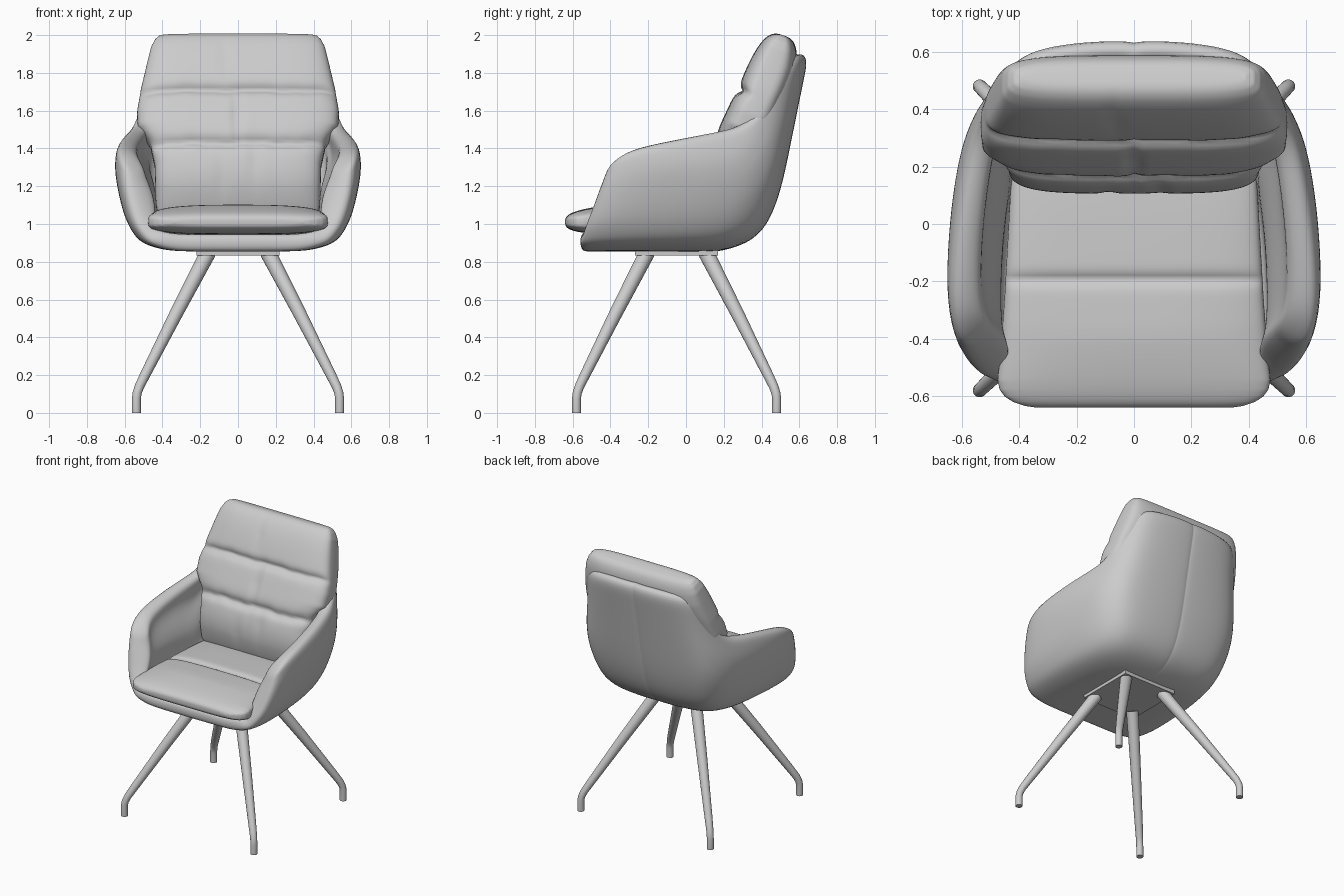
import bpy, bmesh, math
from mathutils import Vector

if "Cube" in bpy.data.objects:
    bpy.data.objects.remove(bpy.data.objects["Cube"])

mat = bpy.data.materials.new("soft grey")
mat.diffuse_color = (0.6, 0.6, 0.6, 1)
mat.use_nodes = True
mat.node_tree.nodes["Principled BSDF"].inputs["Base Color"].default_value = mat.diffuse_color


def interp(table, t):
    """Linear lookup in a list of (key, value) pairs."""
    if t <= table[0][0]:
        return table[0][1]
    for (a, va), (b, vb) in zip(table, table[1:]):
        if t <= b:
            return va + (vb - va) * (t - a) / (b - a)
    return table[-1][1]


def finish(name, bm):
    bmesh.ops.remove_doubles(bm, verts=bm.verts, dist=0.0005)
    me = bpy.data.meshes.new(name)
    bm.to_mesh(me)
    bm.free()
    me.materials.append(mat)
    for p in me.polygons:
        p.use_smooth = True
    ob = bpy.data.objects.new(name, me)
    bpy.context.collection.objects.link(ob)
    return ob


def add_grid(bm, rows, flip=False):
    vs = [[bm.verts.new(p) for p in r] for r in rows]
    for a, b in zip(vs, vs[1:]):
        for i in range(len(a) - 1):
            f = (a[i], b[i], b[i + 1], a[i + 1])
            bm.faces.new(f[::-1] if flip else f)


# --- bucket shell: half width, back and front extents by height
WIDTH = [(.855, .34), (.87, .43), (.895, .51), (.95, .56), (1.0, .59), (1.1, .622),
         (1.2, .644), (1.3, .659), (1.38, .652), (1.52, .608), (1.9, .55)]
BACK = [(.855, .18), (.875, .27), (.915, .36), (.98, .42), (1.05, .46), (1.2, .51),
        (1.6, .59), (1.9, .652)]
FRONT = [(.855, -.56), (.88, -.573), (1.0, -.545), (1.2, -.475), (1.36, -.41)]
# plan columns from arm front to back seam: x factor, y factor, rim height
COLS = [(.91, 0, 1.30), (.97, .07, 1.385), (1, .2, 1.425), (.99, .4, 1.465), (.96, .6, 1.50),
        (.91, .76, 1.535), (.86, .84, 1.68), (.80, .90, 1.86), (.70, .955, 1.885), (.52, .985, 1.89),
        (.25, 1, 1.895), (.02, 1, 1.895), (0, .992, 1.895)]
LEVELS = [0, .03, .08, .16, .28, .42, .58, .74, .88, 1]


def shell_column(gx, gy, rim, side):
    pts = []
    for k in (0, .55):                                   # flat underside
        y_end = .08 + .10 * k
        pts.append((side * gx * .34 * k, -.56 + (y_end + .56) * gy, .855))
    for s in LEVELS:                                     # wall
        z = .855 + (rim - .855) * s
        f, b = interp(FRONT, z), interp(BACK, z)
        pts.append((side * gx * interp(WIDTH, z), f + (b - f) * gy, z))
    return pts


bm = bmesh.new()
columns = [shell_column(*c, 1) for c in COLS] + [shell_column(*c, -1) for c in COLS[-2::-1]]
add_grid(bm, columns)
shell = finish("bucket_shell", bm)
# padding is thicker low inside the arms
group = shell.vertex_groups.new(name="padding")
ARM = [(.9, .55), (1.0, .8), (1.1, 1), (1.2, .95), (1.3, .8), (1.4, .66), (1.5, .58)]
for v in shell.data.vertices:
    arm = abs(v.co.x) > .45 and v.co.y < .3
    w = interp(ARM, v.co.z) if arm else .55 if v.co.z < 1.7 else .5
    group.add([v.index], w, 'REPLACE')
so = shell.modifiers.new("thickness", 'SOLIDIFY')
so.thickness = .165
so.offset = -1
so.vertex_group = "padding"
sub = shell.modifiers.new("smooth", 'SUBSURF')
sub.levels = sub.render_levels = 2


# --- cushions: padded sheet around a centre path
def cushion(name, path, width, thick, nu=56, nv=110, pu=4, pv=3):
    """path(v) -> (y, z); width(v); thick(u, v, face) with u in -1..1, v in 0..1."""
    bm = bmesh.new()
    for face in (1, -1):
        rows = []
        for j in range(nv + 1):
            c = math.sin(math.pi * (j / nv - .5))        # denser near the ends
            v = (c + 1) / 2
            y, z = path(v)
            y0, z0 = path(v - .03)
            y1, z1 = path(v + .03)
            n = Vector((0, -(z1 - z0), y1 - y0)).normalized() * face
            ev = max(0, 1 - abs(c) ** pv) ** (1 / pv)
            row = []
            for i in range(nu + 1):
                u = math.sin(math.pi * (i / nu - .5))
                eu = max(0, 1 - abs(u) ** pu) ** (1 / pu)
                row.append(Vector((u * width(v), y, z)) + n * thick(u, v, face) * ev * eu)
            rows.append(row)
        add_grid(bm, rows, flip=face > 0)
    bmesh.ops.remove_doubles(bm, verts=bm.verts, dist=0.0005)
    bmesh.ops.recalc_face_normals(bm, faces=bm.faces)
    return finish(name, bm)


def dip(x, w):
    return math.exp(-abs(x / w) ** 1.3)


# back cushion with two cross seams and a centre seam
BACK_PATH = [(.95, .235), (1.25, .225), (1.43, .28), (1.7, .405), (1.9, .475), (2.05, .53)]
BACK_W = [(0, .40), (.08, .435), (.3, .44), (.42, .465), (.5, .53), (.58, .535), (.7, .515),
          (.85, .48), (.93, .46), (.97, .44), (.99, .42), (1, .39)]


def back_path(v):
    z = 1.0 + v
    return sum(interp(BACK_PATH, z + d) for d in (-.05, -.025, 0, .025, .05)) / 5, z


def back_thick(u, v, face):
    if face < 0:
        return .13 + .02 * min(1, max(0, (v - .7) / .15))
    wave = .003 * math.sin(9 * u) + .002 * math.sin(23 * u + 1)
    t = .13 - .034 * dip(v - .665 - wave, .024) - .036 * dip(v - .395 - wave, .024)
    t -= .018 * dip(u, .025) * dip(v - .53, .12)
    # soft folds running from the seams
    t -= .012 * dip(u + .14 + .2 * (v - .85), .035) * dip(v - .85, .1)
    t -= .012 * dip(u - .2, .05) * dip(v - .3, .1)
    t -= .010 * dip(u + .2, .05) * dip(v - .22, .1)
    return t


cushion("back_cushion", back_path, lambda v: interp(BACK_W, v), back_thick)

# seat cushion with one cross seam
SEAT_W = [(0, .34), (.006, .38), (.02, .42), (.04, .45), (.065, .468), (.1, .476), (.2, .466),
          (.4, .452), (1, .42)]


def seat_thick(u, v, face):
    if face < 0:
        return .075
    return .075 - .02 * dip(v - .47, .02) + .012 * (1 - u * u) * dip(v - .25, .2)


cushion("seat_cushion", lambda v: (-.64 + .95 * v, 1.01 + .03 * min(max(v, 0), .3)),
        lambda v: interp(SEAT_W, v), seat_thick)

# --- mounting plate under the shell
CY = -.05
bm = bmesh.new()
bmesh.ops.create_cube(bm, size=1)
for v in bm.verts:
    v.co = Vector((v.co.x * .44, v.co.y * .44 + CY, .85 + v.co.z * .034))
plate = finish("mounting_plate", bm)
for p in plate.data.polygons:
    p.use_smooth = False

# --- four splayed legs with bent feet: spread, height, radius
LEG = [(.16, .845, .042), (.33, .52, .035), (.495, .195, .027), (.522, .14, .025),
       (.534, .105, .024), (.538, .075, .024), (.538, 0, .024)]


def leg(name, sx, sy):
    bm = bmesh.new()
    pts = [Vector((sx * d, CY + sy * d * .985, z)) for d, z, r in LEG]
    rings, n = [], 20
    side = Vector((-sy, sx, 0)).normalized()
    for k, p in enumerate(pts):
        t = (pts[min(k + 1, len(pts) - 1)] - pts[max(k - 1, 0)]).normalized()
        if k == len(pts) - 1:
            t = Vector((0, 0, -1))
        other = t.cross(side)
        rings.append([bm.verts.new(p + LEG[k][2] * (side * math.cos(a) + other * math.sin(a)))
                      for a in (2 * math.pi * i / n for i in range(n))])
    for a, b in zip(rings, rings[1:]):
        for i in range(n):
            bm.faces.new((a[i], a[(i + 1) % n], b[(i + 1) % n], b[i]))
    bm.faces.new(rings[0])
    bm.faces.new(rings[-1])
    bmesh.ops.recalc_face_normals(bm, faces=bm.faces)
    ob = finish(name, bm)
    ob.data.set_sharp_from_angle(angle=math.radians(40))


for sx, xn in ((1, "right"), (-1, "left")):
    for sy, yn in ((-1, "front"), (1, "back")):
        leg(f"{yn}_{xn}_leg", sx, sy)
